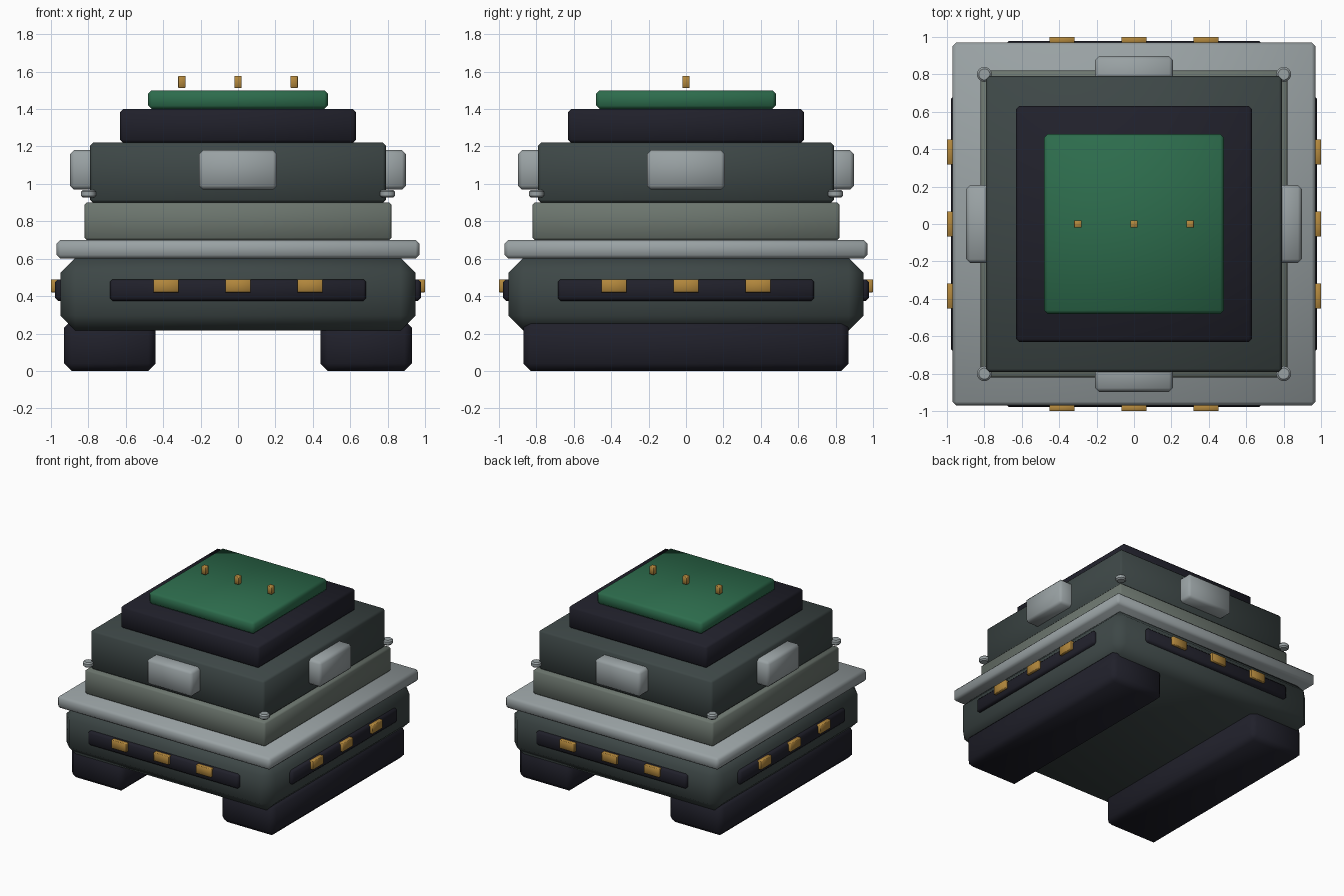
import bpy
import math

if "Cube" in bpy.data.objects:
    bpy.data.objects.remove(bpy.data.objects["Cube"])


def material(name, r, g, b):
    m = bpy.data.materials.new(name)
    m.diffuse_color = (r, g, b, 1)
    m.use_nodes = True
    m.node_tree.nodes["Principled BSDF"].inputs["Base Color"].default_value = m.diffuse_color
    return m


SLATE = material("dark slate", 0.047, 0.063, 0.062)
BLACK = material("near black", 0.0144, 0.0144, 0.0235)
STEEL = material("light steel", 0.32, 0.36, 0.37)
SAGE = material("grey green", 0.15, 0.18, 0.156)
GREEN = material("green", 0.026, 0.15, 0.073)
GOLD = material("gold", 0.45, 0.245, 0.046)


def finish(ob, name, mat, bevel, smooth):
    ob.name = name
    ob.data.materials.append(mat)
    if bevel:
        mod = ob.modifiers.new("Bevel", "BEVEL")
        mod.width = bevel
        mod.segments = 1
        mod.limit_method = 'ANGLE'
        mod.angle_limit = math.radians(40)
        bpy.ops.object.modifier_apply(modifier=mod.name)
    if smooth:
        bpy.ops.object.shade_smooth_by_angle(angle=math.radians(smooth))
    return ob


def box(name, lo, hi, mat, bevel=0.0, smooth=60):
    """Bevelled box between two opposite corners."""
    bpy.ops.mesh.primitive_cube_add(size=1)
    ob = bpy.context.object
    ob.location = [(a + b) / 2 for a, b in zip(lo, hi)]
    ob.scale = [b - a for a, b in zip(lo, hi)]
    bpy.ops.object.transform_apply(location=True, scale=True)
    return finish(ob, name, mat, bevel, smooth)


def side_box(name, turn, along, out, z, mat, bevel, smooth=60):
    """Box on the front wall, turned about z by quarter turns."""
    ob = box(name, (along[0], -out[1], z[0]), (along[1], -out[0], z[1]),
             mat, bevel, smooth)
    ob.rotation_euler.z = turn * math.pi / 2
    bpy.ops.object.transform_apply(rotation=True)
    return ob


# Stacked square body: half width, bottom, top, colour, bevel
for name, h, z0, z1, mat, bevel in (
        ("hull", 0.95, 0.215, 0.605, SLATE, 0.08),
        ("deck_rim", 0.97, 0.60, 0.70, STEEL, 0.02),
        ("lower_tier", 0.82, 0.70, 0.90, SAGE, 0.012),
        ("middle_tier", 0.79, 0.90, 1.22, SLATE, 0.015),
        ("upper_tier", 0.63, 1.22, 1.40, BLACK, 0.015),
        ("roof_panel", 0.48, 1.40, 1.50, GREEN, 0.018)):
    box(name, (-h, -h, z0), (h, h, z1), mat, bevel)

# Two long base treads
for side, x0 in (("left", -0.93), ("right", 0.44)):
    box(side + "_tread", (x0, -0.87, 0), (x0 + 0.49, 0.87, 0.27), BLACK, 0.04)

# Same fittings on all four walls
for turn, wall in enumerate(("front", "right", "back", "left")):
    side_box(wall + "_slot", turn, (-0.685, 0.685), (0.92, 0.978),
             (0.375, 0.49), BLACK, 0.015)
    for i, x in enumerate((-0.385, 0, 0.385)):
        side_box(f"{wall}_lamp_{i}", turn, (x - 0.068, x + 0.068),
                 (0.965, 1.0), (0.42, 0.49), GOLD, 0.003)
    side_box(wall + "_pod", turn, (-0.208, 0.208), (0.70, 0.897),
             (0.97, 1.18), STEEL, 0.02)

# Round knobs at the tier corners
for x in (-0.8, 0.8):
    for y in (-0.8, 0.8):
        bpy.ops.mesh.primitive_cylinder_add(vertices=20, radius=0.04,
                                            depth=0.042,
                                            location=(x, y, 0.947))
        finish(bpy.context.object, "corner_knob", STEEL, 0.01, 40)

# Row of roof pegs
for i, x in enumerate((-0.3, 0, 0.3)):
    box(f"roof_peg_{i}", (x - 0.02, -0.02, 1.513), (x + 0.02, 0.02, 1.577),
        GOLD, 0.003)
